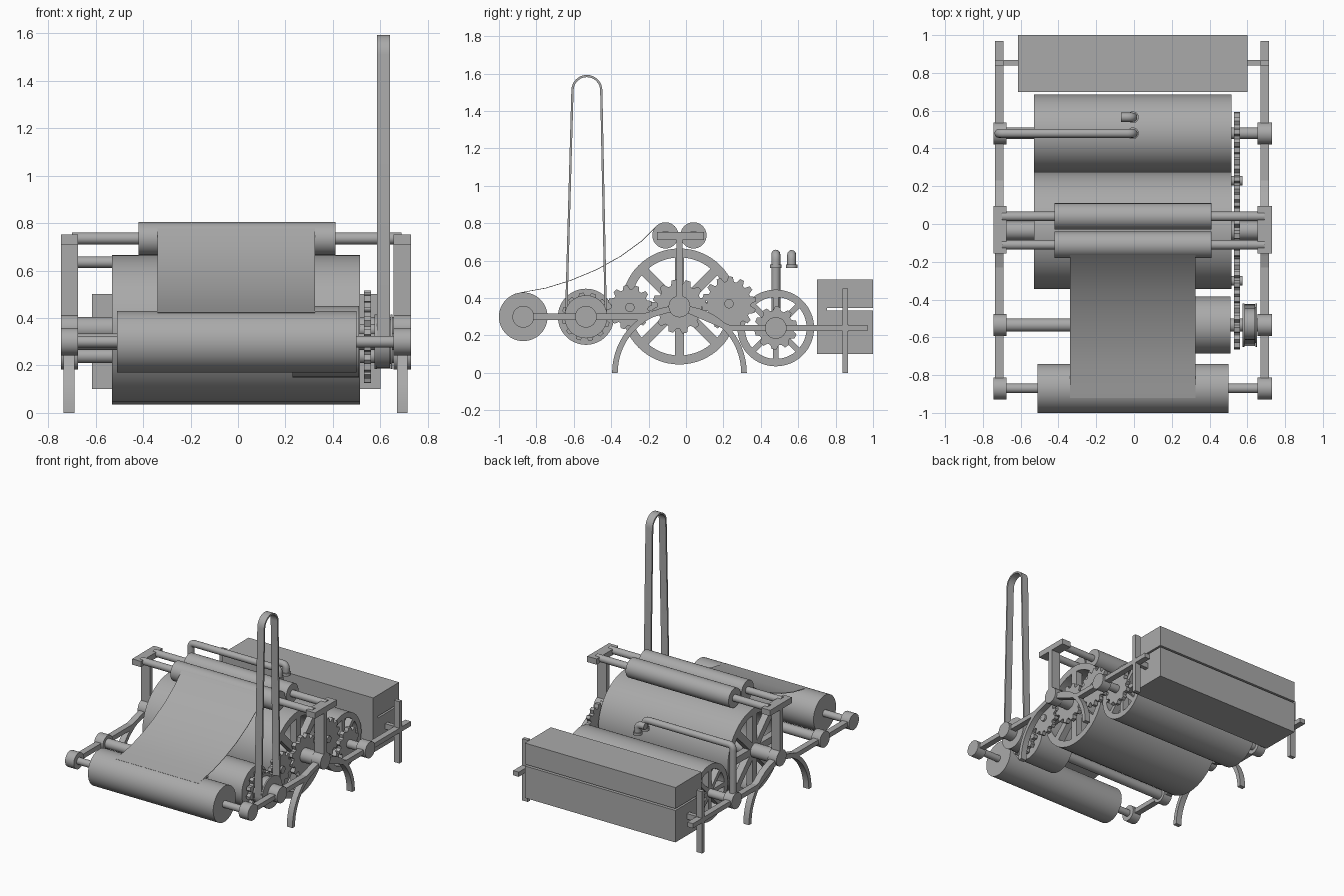
import bpy, bmesh
from math import sin, cos, pi, radians

cube = bpy.data.objects.get("Cube")
if cube:
    bpy.data.objects.remove(cube)

metal = bpy.data.materials.new("machine_grey")
metal.use_nodes = True
metal.diffuse_color = (0.4, 0.4, 0.4, 1)
metal.node_tree.nodes["Principled BSDF"].inputs["Base Color"].default_value = (0.4, 0.4, 0.4, 1)


def finish(name, bm, smooth=True):
    bmesh.ops.recalc_face_normals(bm, faces=bm.faces)
    mesh = bpy.data.meshes.new(name)
    bm.to_mesh(mesh)
    bm.free()
    mesh.materials.append(metal)
    ob = bpy.data.objects.new(name, mesh)
    bpy.context.collection.objects.link(ob)
    if smooth:
        bpy.ops.object.select_all(action='DESELECT')
        ob.select_set(True)
        bpy.context.view_layer.objects.active = ob
        bpy.ops.object.shade_smooth_by_angle(angle=radians(35))
    return ob


def extrude_x(name, outline, x0, x1, smooth=True):
    """Extrude a side outline of (y, z) points from x0 to x1."""
    bm = bmesh.new()
    face = bm.faces.new([bm.verts.new((x0, y, z)) for y, z in outline])
    out = bmesh.ops.extrude_face_region(bm, geom=[face])
    moved = [v for v in out["geom"] if isinstance(v, bmesh.types.BMVert)]
    bmesh.ops.translate(bm, verts=moved, vec=(x1 - x0, 0, 0))
    return finish(name, bm, smooth)


def arc(y, z, r, a0, a1, n):
    return [(y + r * cos(radians(a0 + (a1 - a0) * i / n)),
             z + r * sin(radians(a0 + (a1 - a0) * i / n))) for i in range(n + 1)]


def rod(name, y, z, r, x0, x1, n=48):
    return extrude_x(name, arc(y, z, r, 0, 360, n)[:-1], x0, x1)


def box(name, x0, x1, y0, y1, z0, z1):
    return extrude_x(name, [(y0, z0), (y1, z0), (y1, z1), (y0, z1)], x0, x1, False)


def drum(name, y, z, outer, inner, x0, x1, n=64):
    """Open tube along x."""
    bm = bmesh.new()
    rings = [[bm.verts.new((x, py, pz)) for py, pz in arc(y, z, r, 0, 360, n)[:-1]]
             for x, r in ((x0, outer), (x1, outer), (x1, inner), (x0, inner))]
    for a, b in zip(rings, rings[1:] + rings[:1]):
        for i in range(n):
            j = (i + 1) % n
            bm.faces.new((a[i], a[j], b[j], b[i]))
    return finish(name, bm)


def spokes(name, y, z, length, width, count, x0, x1):
    for k in range(count):
        c, s, h = cos(2 * pi * k / count), sin(2 * pi * k / count), width / 2
        corners = ((0, -h), (length, -h), (length, h), (0, h))
        extrude_x(f"{name}_{k + 1}", [(y + u * c - v * s, z + u * s + v * c)
                                      for u, v in corners], x0, x1, False)


def gear(name, y, z, r, teeth, x0, x1):
    outline = []
    for k in range(teeth):
        for f, rr in ((0, 0.82), (0.2, 1), (0.55, 1), (0.75, 0.82)):
            a = 2 * pi * (k + f) / teeth
            outline.append((y + r * rr * cos(a), z + r * rr * sin(a)))
    return extrude_x(name, outline, x0, x1, False)


def pipe(name, points, r):
    """Round pipe through points with rounded corners."""
    path = [points[0]]
    for p, q, s in zip(points, points[1:], points[2:]):
        def toward(t):
            d = [b - a for a, b in zip(q, t)]
            size = sum(c * c for c in d) ** 0.5
            return [a + c / size * 0.03 for a, c in zip(q, d)]
        a, b = toward(p), toward(s)
        for i in range(7):
            t = i / 6
            path.append([(1 - t) ** 2 * u + 2 * t * (1 - t) * v + t * t * w
                         for u, v, w in zip(a, q, b)])
    path.append(points[-1])
    curve = bpy.data.curves.new(name, 'CURVE')
    curve.dimensions = '3D'
    curve.bevel_depth = r
    curve.bevel_resolution = 4
    curve.use_fill_caps = True
    line = curve.splines.new('POLY')
    line.points.add(len(path) - 1)
    for pt, co in zip(line.points, path):
        pt.co = (*co, 1)
    curve.materials.append(metal)
    ob = bpy.data.objects.new(name, curve)
    bpy.context.collection.objects.link(ob)
    bpy.ops.object.select_all(action='DESELECT')
    ob.select_set(True)
    bpy.context.view_layer.objects.active = ob
    bpy.ops.object.convert(target='MESH')
    bpy.ops.object.shade_smooth_by_angle(angle=radians(50))


MAIN, REAR, PULLEY, ROLL = (-0.035, 0.355), (0.48, 0.24), (-0.535, 0.30), (-0.87, 0.30)

# Rollers and their shafts
rod("paper_roll", *ROLL, 0.13, -0.51, 0.50, 64)
rod("front_drum", *PULLEY, 0.15, 0.23, 0.51, 64)
for name, axis, r in (("paper_roll", ROLL, 0.025), ("front_drum", PULLEY, 0.035),
                      ("main_drum", MAIN, 0.05), ("rear_drum", REAR, 0.03)):
    rod(name + "_shaft", *axis, r, -0.72, 0.71, 32)
for name, y in (("front", -0.11), ("back", 0.04)):
    rod(f"top_roller_{name}", y, 0.735, 0.07, -0.42, 0.41)
    rod(f"top_roller_shaft_{name}", y, 0.735, 0.025, -0.70, 0.69, 32)

# Hollow spoked drums
drum("main_drum", *MAIN, 0.31, 0.262, -0.53, 0.515)
drum("rear_drum", *REAR, 0.205, 0.165, -0.53, 0.515)
for side, x0, x1 in (("left", 0.465, 0.515), ("right", -0.53, -0.48)):
    spokes(f"main_spoke_{side}", *MAIN, 0.28, 0.05, 8, x0, x1)
    spokes(f"rear_spoke_{side}", *REAR, 0.18, 0.03, 8, x0, x1)

# Gear train
for name, y, z, r, teeth in (("front", *PULLEY, 0.13, 12), ("front_idler", -0.30, 0.35, 0.12, 12),
                             ("main", *MAIN, 0.145, 12), ("rear_idler", 0.23, 0.37, 0.145, 14),
                             ("rear", *REAR, 0.115, 10)):
    gear(f"{name}_gear", y, z, r, teeth, 0.53, 0.56)
for name, y, z in (("front", -0.30, 0.35), ("rear", 0.23, 0.37)):
    rod(f"{name}_idler_pin", y, z, 0.025, 0.49, 0.575, 24)

# Belt pulley and tall drive belt
rod("belt_pulley", *PULLEY, 0.095, 0.58, 0.645)
for x in (0.575, 0.642):
    rod("pulley_flange", *PULLEY, 0.115, x, x + 0.01)


def belt_loop(inset):
    return (arc(-0.53, 1.51, 0.083 - inset, 0, 180, 16)
            + arc(*PULLEY, 0.112 - inset, 180, 360, 20))


bm = bmesh.new()
loops = [[bm.verts.new((x, y, z)) for y, z in belt_loop(inset)]
         for x, inset in ((0.585, 0), (0.64, 0), (0.64, 0.012), (0.585, 0.012))]
for a, b in zip(loops, loops[1:] + loops[:1]):
    for i in range(len(a)):
        j = (i + 1) % len(a)
        bm.faces.new((a[i], a[j], b[j], b[i]))
finish("drive_belt", bm)

# Paper sheet sagging from the top roller to the roll
sheet = [(-0.92, 0.422), (-0.87, 0.433), (-0.75, 0.455), (-0.62, 0.495), (-0.48, 0.553),
         (-0.35, 0.625), (-0.24, 0.705), (-0.165, 0.779)]
under = [(y + 0.002, z - 0.003) for y, z in reversed(sheet)]
extrude_x("paper_sheet", sheet + under, -0.34, 0.325)

# Side frames
for side, x0, x1, c0, c1 in (("left", 0.67, 0.715, 0.655, 0.73),
                             ("right", -0.735, -0.69, -0.745, -0.675)):
    arm = [(-0.87, 0.30), (-0.23, 0.30), MAIN, (0.23, 0.24), (0.97, 0.24)]
    extrude_x(f"frame_arm_{side}", [(y, z + 0.017) for y, z in arm]
              + [(y, z - 0.017) for y, z in reversed(arm)], x0, x1, False)
    extrude_x(f"arched_leg_{side}", arc(-0.035, 0, 0.36, 0, 180, 32)
              + arc(-0.035, 0, 0.33, 180, 0, 32), x0, x1)
    box(f"rear_post_{side}", x0, x1, 0.838, 0.866, 0, 0.45)
    box(f"roller_post_{side}", c0, c1, -0.052, -0.018, 0.355, 0.72)
    box(f"roller_bar_{side}", c0, c1, -0.155, 0.095, 0.71, 0.752)
    for name, axis in (("roll", ROLL), ("pulley", PULLEY), ("main", MAIN), ("rear", REAR)):
        rod(f"{name}_bearing_{side}", *axis, 0.058, c0, c1, 32)

# Slotted rear box with its cross rail
extrude_x("rear_box", [(0.70, 0.10), (1, 0.10), (1, 0.333), (0.755, 0.333),
                       (0.755, 0.346), (1, 0.346), (1, 0.50), (0.70, 0.50)], -0.615, 0.60, False)
box("rear_box_rail", -0.71, 0.69, 0.838, 0.868, 0.22, 0.26)

# Feed pipe and nozzle
pipe("feed_pipe", [(-0.715, 0.48, 0.25), (-0.715, 0.48, 0.635), (-0.005, 0.48, 0.635),
                   (-0.005, 0.48, 0.56)], 0.024)
pipe("nozzle", [(-0.07, 0.565, 0.633), (-0.007, 0.565, 0.633), (-0.007, 0.565, 0.565)], 0.024)
for name, y in (("pipe", 0.48), ("nozzle", 0.565)):
    bm = bmesh.new()
    bmesh.ops.create_cone(bm, cap_ends=True, segments=24, radius1=0.031, radius2=0.031, depth=0.02)
    bmesh.ops.translate(bm, verts=bm.verts, vec=(-0.006, y, 0.57))
    finish(f"{name}_collar", bm)
